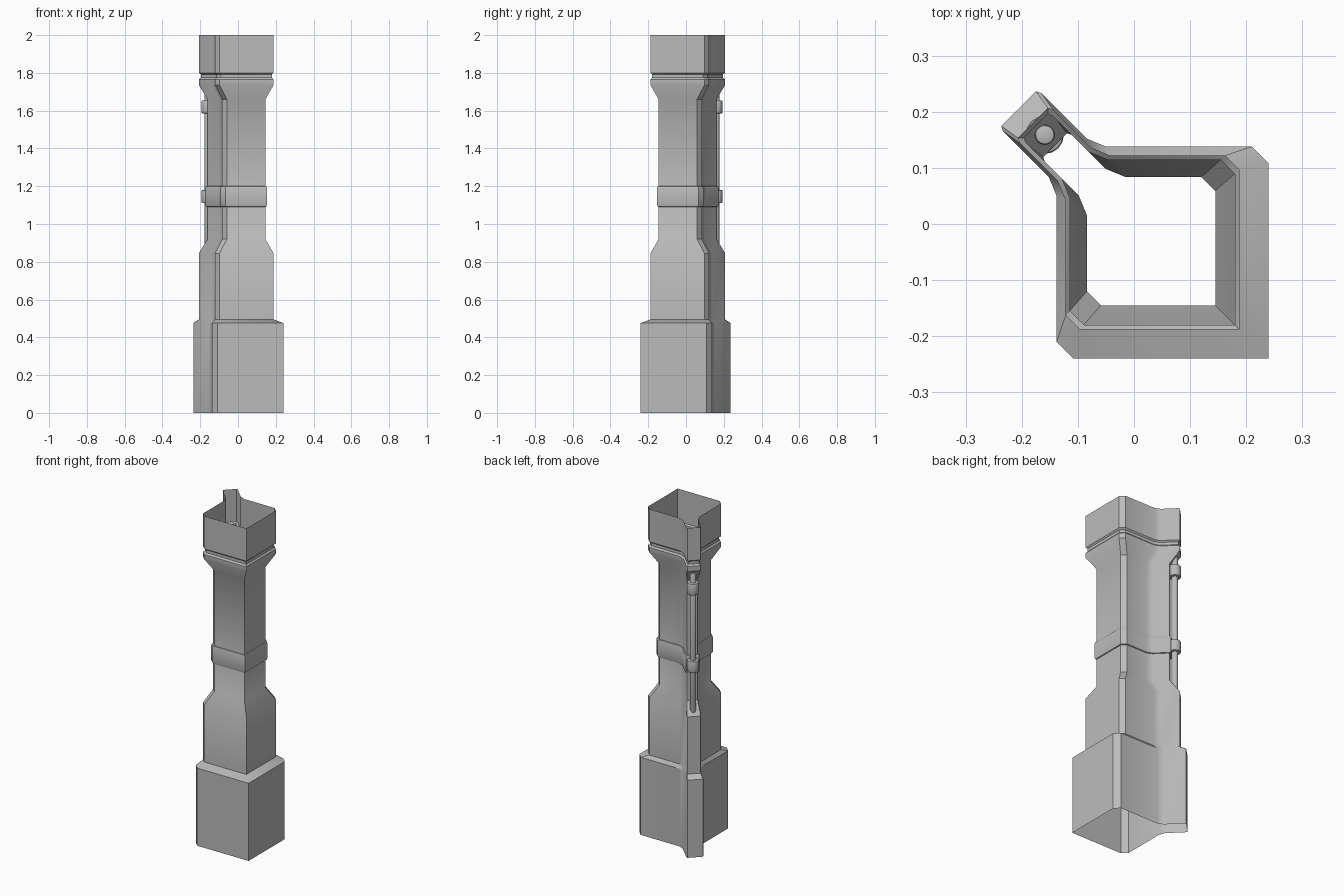
import bpy, bmesh, math
from mathutils import Vector

cube = bpy.data.objects.get("Cube")
if cube:
    bpy.data.objects.remove(cube, do_unlink=True)

grey = bpy.data.materials.new("plain grey")
grey.use_nodes = True
GREY = (0.5, 0.5, 0.5, 1)
grey.diffuse_color = GREY
grey.node_tree.nodes["Principled BSDF"].inputs["Base Color"].default_value = GREY
R2 = math.sqrt(2)


def finish(bm, name, angle=30):
    mesh = bpy.data.meshes.new(name)
    bm.to_mesh(mesh)
    bm.free()
    mesh.materials.append(grey)
    ob = bpy.data.objects.new(name, mesh)
    bpy.context.collection.objects.link(ob)
    bpy.ops.object.select_all(action='DESELECT')
    ob.select_set(True)
    bpy.context.view_layer.objects.active = ob
    bpy.ops.object.shade_smooth_by_angle(angle=math.radians(angle))
    return ob


def outline(far, near, chamfer, tip, half):
    """Square plan with a diagonal rib at the back right, mirrored about x = -y."""
    bend = R2 * half - near
    soft = 0.02
    corner = Vector(((half - tip) / R2, (half + tip) / R2))
    c = 0.006
    side = [(far, near - chamfer), (far - chamfer, near),
            (bend + soft, near),
            (bend - soft / R2, near + soft / R2),
            (corner.x + c, corner.y - c), (corner.x - c / 2, corner.y - c / 2)]
    mirrored = [(-y, -x) for x, y in reversed(side)]
    return [(far, -far)] + side + mirrored


def loft(name, levels):
    """Open shell through plan outlines at rising heights."""
    bm = bmesh.new()
    rings = [[bm.verts.new((x, y, z)) for x, y in outline(*plan)] for z, plan in levels]
    for low, high in zip(rings, rings[1:]):
        for i in range(len(low)):
            j = (i + 1) % len(low)
            bm.faces.new((low[i], low[j], high[j], high[i]))
    return finish(bm, name)


def grow(plan, amount):
    far, near, chamfer, tip, half = plan
    return (far + amount, near + amount, chamfer, tip + amount, half + amount)


def round_bar(name, radius, low, high, centre, bevel=0.0):
    bm = bmesh.new()
    bmesh.ops.create_cone(bm, cap_ends=True, segments=16,
                          radius1=radius, radius2=radius, depth=high - low)
    if bevel:
        rims = [e for e in bm.edges if abs(e.verts[0].co.z - e.verts[1].co.z) < 1e-5]
        bmesh.ops.bevel(bm, geom=rims, offset=bevel, segments=2, affect='EDGES', profile=0.5)
    bmesh.ops.translate(bm, verts=bm.verts, vec=(-centre, centre, (low + high) / 2))
    return finish(bm, name, 40)


# Plans: far wall, near wall, corner chamfer, rib reach, rib half width
base = (0.24, 0.138, 0.03, 0.291, 0.048)
block = (0.188, 0.122, 0.025, 0.255, 0.042)
shaft = (0.145, 0.084, 0.025, 0.199, 0.034)
groove = grow(block, -0.008)

# Column shell from foot to open top
loft("column_shell", [
    (0, base), (0.475, base), (0.495, block), (0.845, block), (0.92, shaft),
    (1.66, shaft), (1.735, block), (1.765, block), (1.775, groove),
    (1.792, groove), (1.80, block), (2.0, block)])

# Raised band around the shaft
loft("shaft_band", [
    (1.09, shaft), (1.092, grow(shaft, 0.005)), (1.10, grow(shaft, 0.008)),
    (1.19, grow(shaft, 0.008)), (1.198, grow(shaft, 0.005)), (1.2, shaft)])

# Pipe on the rib with its two clamps
PIPE = 0.159
round_bar("pipe", 0.018, 0.86, 1.72, PIPE, 0.006)
for label, low, high in (("lower", 1.11, 1.18), ("upper", 1.585, 1.655)):
    round_bar(label + "_clamp", 0.034, low, high, PIPE, 0.006)
